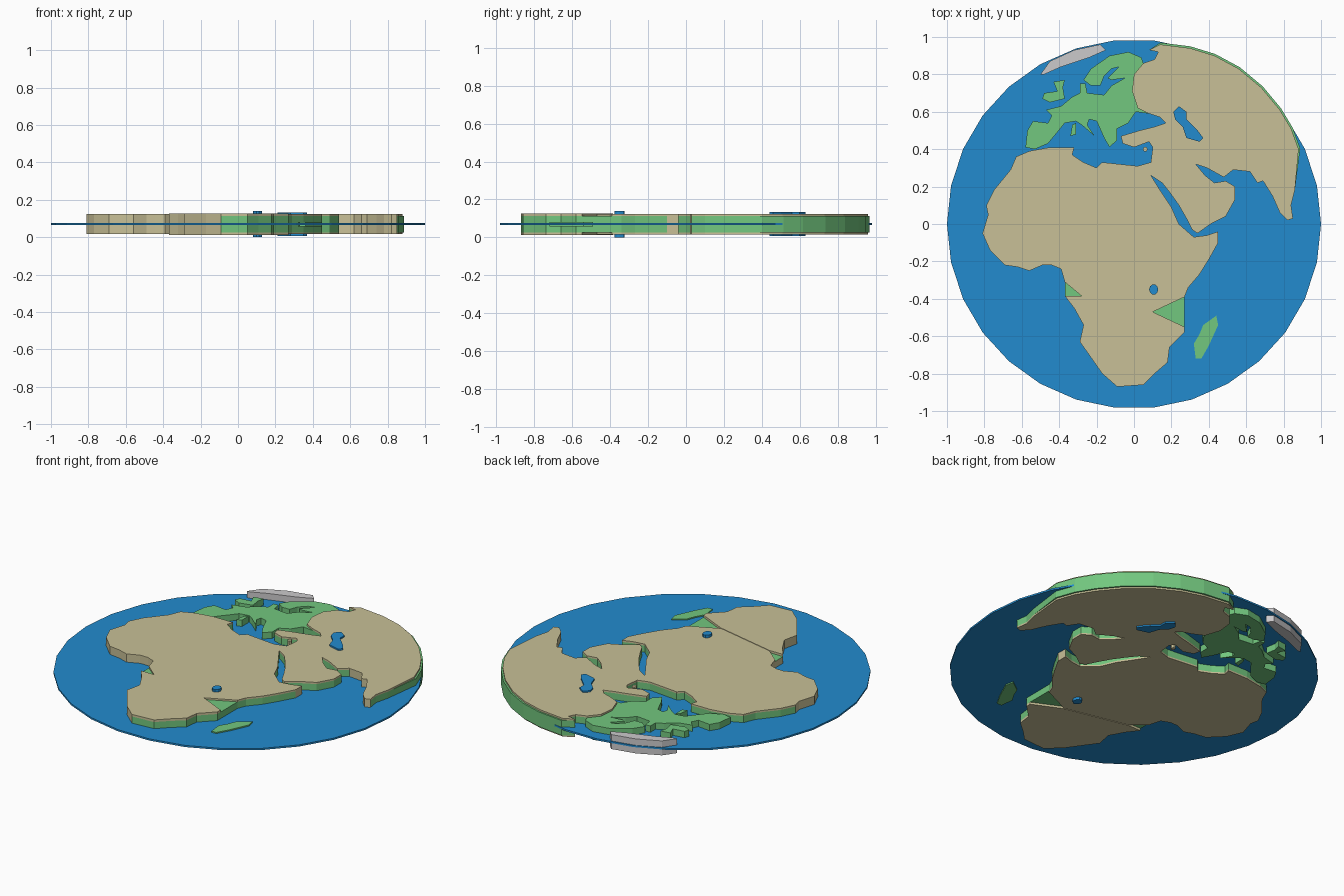
import bpy
import bmesh
import math

default_cube = bpy.data.objects.get("Cube")
if default_cube:
    bpy.data.objects.remove(default_cube, do_unlink=True)


def make_material(name, red, green, blue):
    material = bpy.data.materials.new(name)
    material.use_nodes = True
    colour = (red, green, blue, 1)
    material.diffuse_color = colour
    material.node_tree.nodes["Principled BSDF"].inputs["Base Color"].default_value = colour
    return material


ocean_blue = make_material("ocean blue", 0.016, 0.26, 0.62)
grass_green = make_material("grass green", 0.17, 0.57, 0.21)
sand_tan = make_material("sand tan", 0.58, 0.53, 0.31)
ice_grey = make_material("ice grey", 0.6, 0.59, 0.6)

MIDDLE = 0.075  # height of the ocean sheet's centre


def slab(name, outline, low, high, material, wall_rule=None):
    """Extrude an outline, given in hundredths, between two offsets from the middle."""
    bm = bmesh.new()
    base = bm.faces.new([bm.verts.new((x / 100, y / 100, MIDDLE + low)) for x, y in outline])
    result = bmesh.ops.extrude_face_region(bm, geom=[base], use_keep_orig=True)
    raised = [item for item in result["geom"] if isinstance(item, bmesh.types.BMVert)]
    bmesh.ops.translate(bm, verts=raised, vec=(0, 0, high - low))
    bmesh.ops.recalc_face_normals(bm, faces=bm.faces)
    bm.normal_update()
    mesh = bpy.data.meshes.new(name)
    mesh.materials.append(material)
    if wall_rule:
        mesh.materials.append(sand_tan)
        for face in bm.faces:
            if abs(face.normal.z) < 0.5 and wall_rule(face.calc_center_median(), face.normal):
                face.material_index = 1
    bm.to_mesh(mesh)
    bm.free()
    part = bpy.data.objects.new(name, mesh)
    bpy.context.collection.objects.link(part)
    return part


def both_sides(name, outline, inner, outer, material):
    """Matching plates on the upper and lower side of the sheet."""
    slab("upper_" + name, outline, inner, outer, material)
    slab("lower_" + name, outline, -outer, -inner, material)


def ellipse(centre_x, centre_y, radius_x, radius_y, sides):
    steps = [math.tau * i / sides for i in range(sides)]
    return [(centre_x + radius_x * math.cos(a), centre_y + radius_y * math.sin(a)) for a in steps]


# Ocean sheet
slab("ocean_disc", ellipse(0, 0, 100, 98.7, 30), -0.005, 0.005, ocean_blue)

# Southern continent: coast in two halves, split by a step between two green notches
south_coast = [
    (27, -55), (27, -58), (19, -66), (18, -74), (11, -80), (5, -86), (-9, -87),
    (-17, -80), (-24, -70), (-29, -63), (-27, -54), (-32, -45), (-37, -38.5),
]
north_coast = [
    (-37, -31), (-39, -24), (-44, -22), (-49, -22), (-56, -25), (-62, -23), (-69, -22),
    (-77, -14), (-81, -5), (-78, 5), (-79, 10), (-75, 18), (-66, 29), (-63, 36),
    (-56, 39), (-45, 41), (-32, 41), (-33, 37), (-27, 33), (-20, 30), (-17, 33),
    (2, 31), (9, 33), (9, 26), (14, 18), (20, 9), (24, 0), (32, -7), (39, -6),
    (45, -4), (45, -10), (40, -19), (35, -27), (29, -34), (27, -39),
]
west_notch, east_notch = (-28, -38.5), (10, -47)

slab("southern_land_core", north_coast + south_coast, -0.044, 0.044, grass_green,
     lambda c, n: (c.x < -0.05 and c.y < 0.1) or (c.x > 0.43 and c.y < 0))
both_sides("northern_desert", north_coast + [east_notch, west_notch], 0.044, 0.054, sand_tan)
both_sides("southern_desert", south_coast + [west_notch, east_notch], 0.044, 0.057, sand_tan)

# Eastern continent: peninsulas, the curved outer rim, then the inland border
east_south = [
    (9, 33), (9, 26), (15, 22), (19, 17), (24, 10), (28, 3), (31, -3), (34, -5),
    (41, 0), (49, 4), (54, 13), (54, 20), (49, 23), (43, 22), (38, 26), (33, 32),
    (39, 30), (48, 25), (53, 29), (62, 28), (66, 22), (69, 23), (74, 15), (78, 6),
    (82, 2), (85, 3), (84, 10), (86, 18),
]
east_rim = [
    (88, 40), (84, 51), (78, 61), (68, 73), (56, 83), (43, 90), (30, 94), (14, 96),
]
east_border = [
    (8, 93), (13, 92), (11, 88), (5, 86), (0, 80), (-1, 71), (2, 62), (8, 59), (14, 57),
    (17, 54), (11, 52), (3, 50), (-7, 47), (-6, 43), (0, 41), (8, 44), (10, 41),
]
wide_rim = [(x * 1.01, y * 1.01) for x, y in east_rim]
slab("eastern_land_core", east_south + wide_rim + east_border, -0.044, 0.044, grass_green,
     lambda c, n: c.x > 0.55 and c.y < 0.32 and n.x < 0.5)
both_sides("eastern_desert", east_south + east_rim + east_border, 0.044, 0.054, sand_tan)
slab("small_desert_island", ellipse(6, 40, 1.3, 1.5, 6), -0.054, 0.054, sand_tan)

# Northern green land: western coast and inlets, then the southern coast
green_north = [
    (-58, 41), (-57, 50), (-54, 55), (-46, 54), (-44, 58), (-47, 61), (-39, 63),
    (-33, 68), (-29, 70), (-29, 75), (-26, 75), (-25, 70), (-16, 69), (-12, 74),
    (-5, 78), (-12, 77), (-14, 78), (-8, 84), (-12, 83), (-16, 79), (-18, 74),
    (-23, 74), (-27, 77), (-23, 83), (-13, 90), (-3, 92), (4, 89), (5, 86),
]
green_south = [
    (10, 75), (8, 59), (1, 60), (-3, 54), (-9, 51), (-9, 45), (-13, 41), (-16, 46),
    (-20, 55), (-24, 56), (-25, 53), (-21, 47), (-28, 53), (-31, 55), (-37, 54),
    (-41, 49), (-46, 43), (-53, 40),
]
slab("northern_green_land", green_north + green_south, -0.043, 0.043, grass_green)

# Islands
slab("northern_island", [(-45, 65), (-37, 67), (-38, 73), (-37, 77), (-43, 76), (-41, 71),
                         (-48, 70), (-49, 67)], -0.043, 0.043, grass_green)
slab("inner_sea_island", [(-34, 47), (-31, 48), (-31, 54), (-33, 53)], -0.043, 0.043, grass_green)
slab("south_east_island", [(33, -72), (32, -64), (35, -59), (37, -54), (44, -49), (45, -54),
                           (40, -65), (36, -72)], -0.012, 0.012, grass_green)
slab("ice_island", [(-50, 80), (-45, 87), (-32, 93), (-18, 96), (-15, 93), (-24, 89),
                    (-39, 84), (-48, 80)], -0.043, 0.043, ice_grey)

# Lakes
slab("small_lake", ellipse(10.5, -35, 2.4, 2.8, 10), -0.07, 0.07, ocean_blue)
slab("long_lake", [(21, 60), (24, 63), (28, 60), (28, 56), (34, 50), (37, 46), (35, 44),
                   (28, 46), (26, 52), (22, 56)], -0.063, 0.063, ocean_blue)

# Rest the lowest part on the ground
lowest = min(v.co.z for o in bpy.context.collection.objects if o.type == "MESH" for v in o.data.vertices)
for part in bpy.context.collection.objects:
    if part.type == "MESH":
        part.location.z -= lowest
